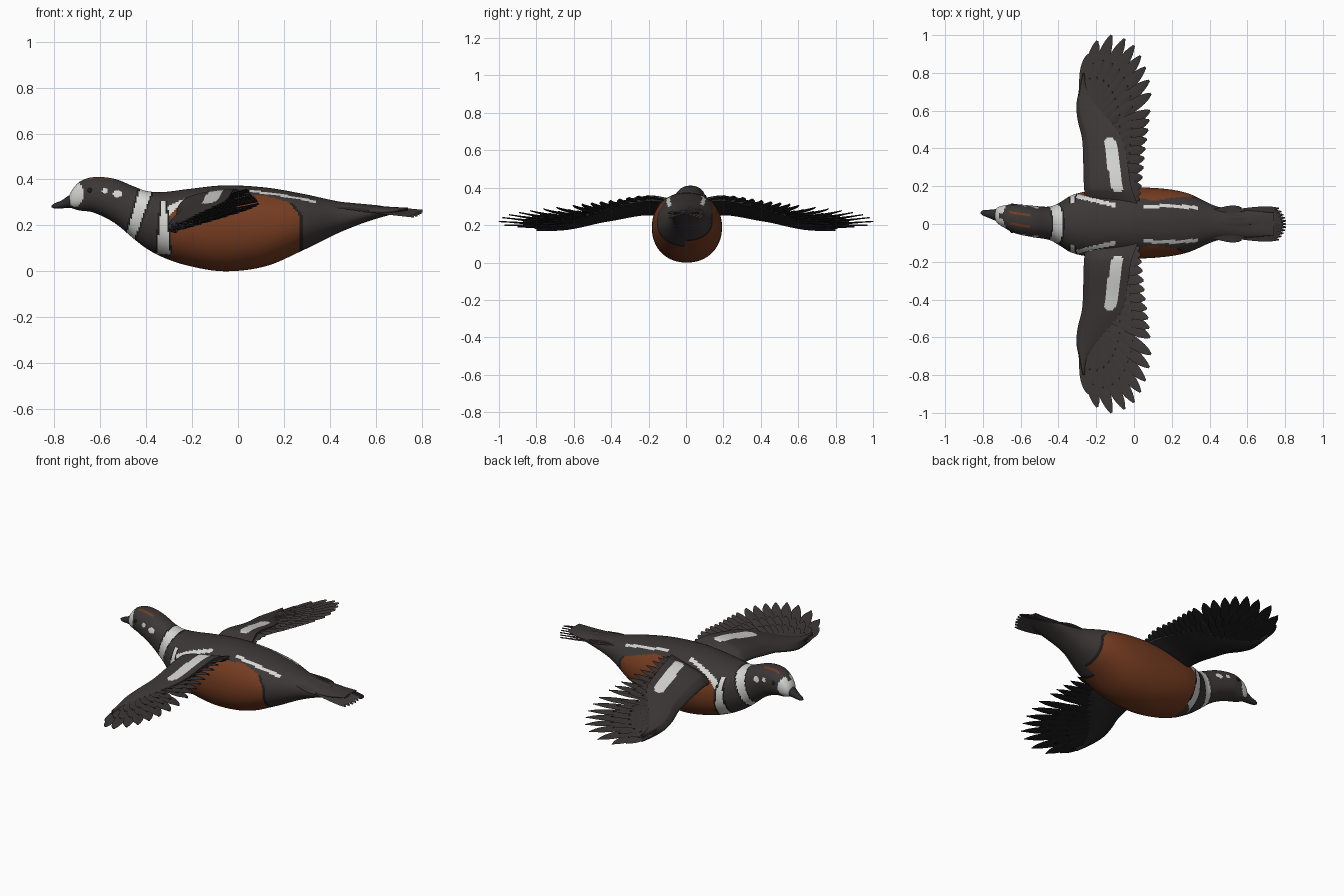
import bpy, bmesh, math
from mathutils import Vector

if "Cube" in bpy.data.objects:
    bpy.data.objects.remove(bpy.data.objects["Cube"])


def material(name, *rgb):
    m = bpy.data.materials.new(name)
    m.use_nodes = True
    m.diffuse_color = (*rgb, 1)
    m.node_tree.nodes["Principled BSDF"].inputs["Base Color"].default_value = (*rgb, 1)
    return m


MATS = [material("dark plumage", .046, .038, .038),
        material("white plumage", .66, .66, .64),
        material("rust plumage", .18, .045, .015),
        material("black edging", .014, .013, .013),
        material("underwing", .016, .015, .015),
        material("bill grey", .025, .025, .028)]
DARK, WHITE, RUST, BLACK, UNDER, BILL = range(6)


def curve(keys, x):
    """Smooth interpolation of (x, value...) rows; returns a list of values."""
    n = len(keys)
    i = max(0, min(n - 2, sum(k[0] <= x for k in keys) - 1))
    a, b = keys[i], keys[i + 1]
    d = b[0] - a[0]
    t = max(0, min(1, (x - a[0]) / d))
    p, q = keys[max(0, i - 1)], keys[min(n - 1, i + 2)]
    out = []
    for k in range(1, len(a)):
        ma = (b[k] - p[k]) / (b[0] - p[0]) * d
        mb = (q[k] - a[k]) / (q[0] - a[0]) * d
        out.append((2*t**3 - 3*t*t + 1) * a[k] + (t**3 - 2*t*t + t) * ma
                   + (3*t*t - 2*t**3) * b[k] + (t**3 - t*t) * mb)
    return out


def add_loft(bm, rings):
    loops = [[bm.verts.new(p) for p in r] for r in rings]
    for a, b in zip(loops, loops[1:]):
        for i in range(len(a)):
            j = (i + 1) % len(a)
            bm.faces.new((a[i], a[j], b[j], b[i]))
    bm.faces.new(loops[0][::-1])
    bm.faces.new(loops[-1])


def finish(bm, name, rule, angle=60):
    bmesh.ops.recalc_face_normals(bm, faces=bm.faces)
    bm.normal_update()
    for f in bm.faces:
        f.material_index = rule(f.calc_center_median(), f.normal)
    me = bpy.data.meshes.new(name)
    bm.to_mesh(me)
    bm.free()
    for m in MATS:
        me.materials.append(m)
    ob = bpy.data.objects.new(name, me)
    bpy.context.collection.objects.link(ob)
    bpy.ops.object.select_all(action="DESELECT")
    ob.select_set(True)
    bpy.context.view_layer.objects.active = ob
    bpy.ops.object.shade_smooth_by_angle(angle=math.radians(angle))
    return ob


def oval(x, cy, w, top, bottom, n, power=1.0):
    cz, h = (top + bottom) / 2, (top - bottom) / 2
    soft = lambda v: math.copysign(abs(v) ** power, v)
    return [(x, cy + w * soft(math.cos(a)), cz + h * soft(math.sin(a)))
            for a in (2 * math.pi * i / n for i in range(n))]


# Body and head: x, sideways offset, half width, top, bottom
BODY = [(-.737, .048, .022, .325, .282), (-.725, .046, .04, .352, .275),
        (-.69, .04, .058, .39, .265), (-.63, .028, .077, .41, .256),
        (-.54, .014, .083, .403, .212), (-.45, .004, .088, .368, .138),
        (-.4, 0, .11, .35, .1), (-.33, 0, .152, .345, .062),
        (-.22, .002, .176, .358, .025), (-.06, .004, .186, .374, 0),
        (.12, .006, .184, .365, .022), (.28, .006, .158, .338, .09),
        (.44, .003, .09, .304, .168), (.58, 0, .075, .286, .222), (.74, 0, .06, .277, .266)]


def scapular(x, y):
    """White shoulder and back lines, seen from above."""
    y = abs(y)
    front = -.34 < x < -.1 and abs(y - (.155 - (x + .34) * .23)) < .011
    back = .05 < x < .34 and abs(y - .085 - .01 * math.sin(9 * x)) < .009
    return front or back


def body_colour(c, n):
    x, y, z = c
    side = y - curve(BODY, x)[0]
    # face patch, ear spots and crown stripe
    if x < -.49:
        cheek = ((x + .71) / .036) ** 2 + ((z - .337) / .056) ** 2
        if cheek < 1 and (abs(side) > .014 or z < .36):
            return WHITE
        if math.hypot(x + .58, z - .35) < .013 or math.hypot((x + .525) * .8, z - .338) < .016:
            return WHITE
        if -.66 < x < -.55 and .024 < abs(side) < .036 and z > .36:
            return RUST
    # neck ring
    ring = abs(x + .47 - (z - .145) * .33)
    width = .02 + (z - .14) * .04
    if x < -.34 and ring < width + .009:
        return WHITE if ring < width else BLACK
    # breast band
    if .075 < z < .305:
        band, width = abs(x + .325), .008 + (.31 - z) * .09
        if band < width + .009:
            return WHITE if band < width else BLACK
    if n.z > .1 and scapular(x, y):
        return WHITE
    # flanks and belly
    end = .285 - .8 * max(0, z - .24) + (.06 if y > 0 else 0)
    upper = .29 + .04 * math.sin((x + .29) * 4) - .25 * max(0, x - .12)
    if -.292 < x < end and z < upper:
        return RUST if x < end - .014 else BLACK
    return DARK


bm = bmesh.new()
first, last, steps = BODY[0][0], BODY[-1][0], 210
xs = [first + (last - first) * i / steps for i in range(steps + 1)]
add_loft(bm, [oval(x, *curve(BODY, x), 112, .93) for x in xs])
finish(bm, "body", body_colour)

# Bill
BEAK = [(-.812, .06, .004, .287, .279), (-.8, .059, .014, .296, .273),
        (-.77, .054, .021, .308, .274), (-.74, .049, .029, .328, .276), (-.7, .044, .036, .345, .275)]
bm = bmesh.new()
add_loft(bm, [oval(x, *curve(BEAK, x), 24) for x in (-.812 + .112 * i / 16 for i in range(17))])
finish(bm, "bill", lambda c, n: BILL)

# Eyes
for s, label in ((1, "left"), (-1, "right")):
    bm = bmesh.new()
    cy, w, top, low = curve(BODY, -.645)
    bmesh.ops.create_uvsphere(bm, u_segments=16, v_segments=10, radius=.011)
    bmesh.ops.translate(bm, verts=bm.verts, vec=(-.645, cy + s * w * .92, .352))
    finish(bm, label + "_eye", lambda c, n: BLACK)

# Wing surface shared by the arm and all feathers
SPAN = [(.08, .29), (.2, .317), (.4, .285), (.7, .24), (1, .225)]


def wing_z(x, y):
    return curve(SPAN, y)[0] + .28 * (x + .1)


def tail_z(x, y):
    return .288 - .09 * (x - .5) - .25 * abs(y)


def add_feather(bm, root, tip, width, height, lift=0.0, side=1, tilt=.004):
    """Thin pointed blade that follows a height function."""
    root, tip = Vector(root), Vector(tip)
    across = (tip - root).normalized().orthogonal()
    rings = []
    for i in range(15):
        t = 1 - (1 - i / 14) ** 1.5
        w = width * (.5 + .5 * min(1, t / .6))
        if t > .65:
            w *= max(.06, 1 - ((t - .65) / .35) ** 2) ** .6
        p, ring = root.lerp(tip, t), []
        for u, dz in ((-1, -tilt), (0, .0035), (1, tilt), (0, -.0035)):
            q = p + across * u * w
            ring.append((q.x, q.y * side, height(p.x, p.y) + .28 * (q.x - p.x) * (height is wing_z) + lift + dz))
        rings.append(ring)
    add_loft(bm, rings)


def feather_colour(c, n):
    return UNDER if n.z < 0 else DARK


TIPS = [(-.24, .9), (-.195, .97), (-.12, 1), (-.05, .98), (0, .945), (.035, .89), (.06, .83), (.08, .76),
        (.09, .69), (.085, .6), (.075, .5), (.06, .4), (.05, .3), (.04, .2), (.03, .13)]
TIP_KEYS = [(i, *p) for i, p in enumerate(TIPS)]
PLACES = list(range(10)) + [9.5 + .5 * i for i in range(10)]
ROOT_KEYS = [(0, -.28, .62), (4, -.25, .56), (9, -.21, .45), (14, -.17, .12)]
EDGES = [(.1, -.255, .02), (.2, -.265, -.015), (.3, -.268, -.03), (.45, -.275, -.06),
         (.55, -.298, -.13), (.63, -.305, -.2), (.72, -.288, -.252), (.8, -.272, -.262)]


def arm_section(y, side):
    lead, trail = curve(EDGES, y)
    thick = (.034 - .03 * y) * min(1, (y - .1) / .08)
    top, low = [], []
    for i in range(31):
        u = (i / 30) ** 1.4
        x = lead + (trail - lead) * u
        h = thick * 2.3 * math.sqrt(u) * (1 - u)
        skin = min(1, u * 8)
        top.append((x, y * side, wing_z(x, y) + h + .016 * skin + .001))
        low.append((x, y * side, wing_z(x, y) - h * .8 - .01 * skin - .001))
    return top + low[::-1]


def arm_colour(c, n):
    x, y = c.x, abs(c.y)
    if n.z < 0:
        return UNDER
    middle = -.085 - (y - .17) * .15
    round_end = min(1, (y - .165) / .03, (.46 - y) / .03)
    if scapular(x, y) or (.165 < y < .46 and abs(x - middle) < .034 * math.sqrt(round_end)):
        return WHITE
    return DARK


# Wings
for s, label in ((1, "left"), (-1, "right")):
    bm = bmesh.new()
    add_loft(bm, [arm_section(.1 + .7 * i / 80, s) for i in range(81)])
    finish(bm, label + "_wing_arm", arm_colour)
    rows = (("flight_feathers", 1, .033, (0,)), ("long_coverts", .68, .028, (.007, -.006)),
            ("short_coverts", .46, .024, (.013, -.01)))
    for part, reach, width, lifts in rows:
        bm = bmesh.new()
        for place in PLACES:
            root, tip = Vector(curve(ROOT_KEYS, place)), Vector(curve(TIP_KEYS, place))
            for lift in lifts:
                add_feather(bm, root, root.lerp(tip, reach), width, wing_z, lift, s)
        finish(bm, f"{label}_{part}", feather_colour, 40)

# Tail fan
bm = bmesh.new()
for i in range(-5, 6):
    add_feather(bm, (.4, i * .01), (.805 - .0015 * i * i, i * .0165), .019, tail_z, -.002 * abs(i) + .004, 1, .003)
    add_feather(bm, (.38, i * .012), (.62 - .002 * i * i, i * .017), .02, tail_z, .006 - .001 * abs(i), 1, .003)
finish(bm, "tail_feathers", lambda c, n: DARK, 40)
